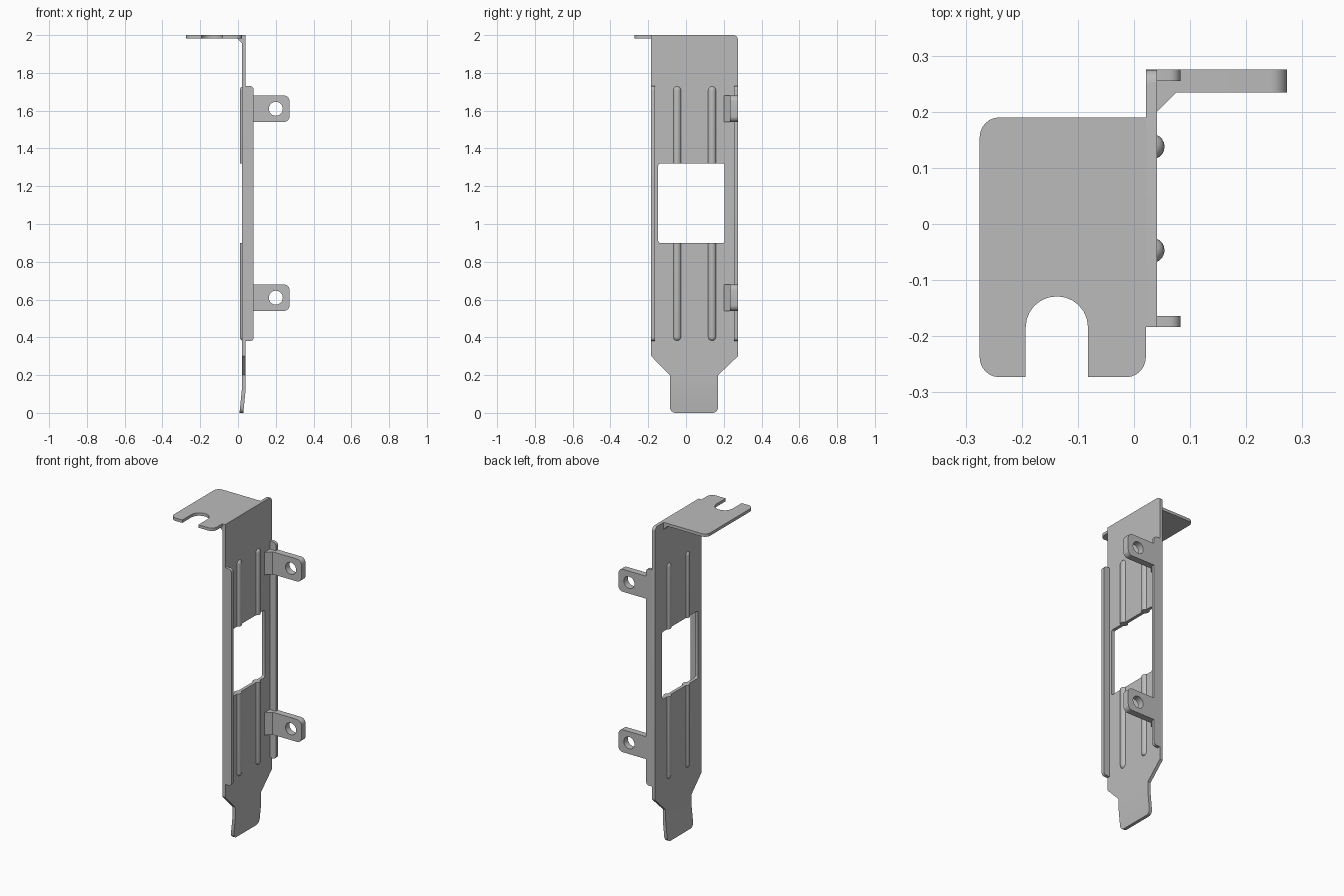
import bpy, bmesh, math
from mathutils import Matrix, Vector

cube = bpy.data.objects.get("Cube")
if cube:
    bpy.data.objects.remove(cube, do_unlink=True)

steel = bpy.data.materials.new("grey_steel")
steel.use_nodes = True
GREY = (0.5, 0.5, 0.5, 1)
steel.diffuse_color = GREY
steel.node_tree.nodes["Principled BSDF"].inputs["Base Color"].default_value = GREY

X, Y, Z = Vector((1, 0, 0)), Vector((0, 1, 0)), Vector((0, 0, 1))


def finish(name, mesh):
    """Wrap a mesh in an object with the steel material and sharp-edge smoothing."""
    mesh.materials.clear()
    mesh.materials.append(steel)
    mesh.shade_smooth()
    mesh.set_sharp_from_angle(angle=math.radians(30))
    ob = bpy.data.objects.new(name, mesh)
    bpy.context.collection.objects.link(ob)
    return ob


def rounded(corners, steps=6):
    """Outline from (u, v, radius) corners, each filleted by its radius."""
    pts = []
    for i, (u, v, r) in enumerate(corners):
        p = Vector((u, v))
        if not r:
            pts.append(p)
            continue
        a = (Vector(corners[i - 1][:2]) - p).normalized()
        b = (Vector(corners[(i + 1) % len(corners)][:2]) - p).normalized()
        half = a.angle(b) / 2
        centre = p + (a + b).normalized() * r / math.sin(half)
        start = p + a * r / math.tan(half) - centre
        end = p + b * r / math.tan(half) - centre
        sweep = start.angle_signed(end)
        for k in range(steps + 1):
            pts.append(centre + Matrix.Rotation(-sweep * k / steps, 2) @ start)
    return pts


def rect(u0, u1, v0, v1, r=0):
    return rounded([(u0, v0, r), (u1, v0, r), (u1, v1, r), (u0, v1, r)])


def disc(u, v, r, n=24):
    return [Vector((u + r * math.cos(t * math.tau / n), v + r * math.sin(t * math.tau / n)))
            for t in range(n)]


def sheet(name, loops, u, v, lo, hi):
    """Flat part: outline and holes in the u-v plane, filled between lo and hi on the normal."""
    curve = bpy.data.curves.new(name, "CURVE")
    curve.dimensions = "2D"
    curve.fill_mode = "BOTH"
    curve.extrude = (hi - lo) / 2
    for loop in loops:
        s = curve.splines.new("POLY")
        s.points.add(len(loop) - 1)
        for point, co in zip(s.points, loop):
            point.co = (co.x, co.y, 0, 1)
        s.use_cyclic_u = True
    temp = bpy.data.objects.new(name, curve)
    bpy.context.collection.objects.link(temp)
    bpy.context.view_layer.update()
    mesh = bpy.data.meshes.new_from_object(temp.evaluated_get(
        bpy.context.evaluated_depsgraph_get()))
    bpy.data.objects.remove(temp, do_unlink=True)
    n = u.cross(v)
    axes = Matrix((u, v, n)).transposed().to_4x4()
    mid = (lo + hi) / 2 * (1 if sum(n) > 0 else -1)
    mesh.transform(axes @ Matrix.Translation((0, 0, mid)))
    bm = bmesh.new()
    bm.from_mesh(mesh)
    bmesh.ops.remove_doubles(bm, verts=bm.verts, dist=0.0001)
    bmesh.ops.recalc_face_normals(bm, faces=bm.faces)
    bm.to_mesh(mesh)
    bm.free()
    return finish(name, mesh)


IN, OUT = 0.021, 0.041          # plate thickness along x
FRONT, BACK = -0.184, 0.275     # plate edges along y

# Main plate with window and tapered tongue
outline = rounded([(FRONT, 2, 0), (FRONT, 0.3, 0), (-0.085, 0.2, 0), (-0.085, 0, 0.03),
                   (0.17, 0, 0.03), (0.17, 0.2, 0), (BACK, 0.3, 0), (BACK, 2, 0.025)])
window = rect(-0.147, 0.205, 0.9, 1.32, 0.01)
plate = sheet("main_plate", [outline, window], Y, Z, IN, OUT)

# Bend the tongue slightly inwards
BEND = 0.13
bm = bmesh.new()
bm.from_mesh(plate.data)
bmesh.ops.bisect_plane(bm, geom=bm.verts[:] + bm.edges[:] + bm.faces[:],
                       plane_co=(0, 0, BEND), plane_no=Z)
for vert in bm.verts:
    vert.co.x -= 0.1 * max(0, BEND - vert.co.z)
bm.to_mesh(plate.data)
bm.free()

# Top mounting flange with open slot
R = 0.035
flange = rounded([(IN + 0.001, 0.19, 0), (-0.275, 0.19, R), (-0.275, -0.273, R),
                  (-0.193, -0.273, 0), (-0.193, -0.129, 0.055), (-0.082, -0.129, 0.055),
                  (-0.082, -0.273, 0), (IN, -0.273, R), (IN, FRONT, 0), (IN + 0.001, FRONT, 0)])
sheet("top_flange", [flange], X, Y, 1.982, 2)

# Corner fillet under the flange
fillet = rounded([(IN, 1.982, 0), (-0.005, 1.982, 0), (IN, 1.956, 0)])
sheet("flange_fillet", [fillet], X, Z, FRONT, 0.19)

# Stiffening side lips
for side, y in (("front", FRONT), ("back", BACK - 0.02)):
    lip = rounded([(IN, 0.38, 0.01), (0.083, 0.38, 0.02), (0.083, 1.73, 0.02), (IN, 1.73, 0.01)])
    sheet(side + "_lip", [lip], X, Z, y, y + 0.02)

# Drilled mounting tabs with wedge bases
for level, z in (("lower", 0.61), ("upper", 1.61)):
    lo, hi = z - 0.07, z + 0.07
    tab = rounded([(OUT, lo, 0), (0.273, lo, 0.03), (0.273, hi, 0.03), (OUT, hi, 0)])
    sheet(level + "_tab", [tab, disc(0.2, z, 0.037)], X, Z, 0.234, BACK)
    wedge = rounded([(OUT, 0.2, 0), (0.075, 0.234, 0), (OUT, 0.234, 0)])
    sheet(level + "_tab_wedge", [wedge], X, Y, lo, hi)


def rib(name, y, tip, end, r=0.0225):
    """Half-embedded rod with a round tip and a flat end at the window."""
    d = math.copysign(1, tip - end)
    arc = [(r * math.sin(a * math.pi / 12), tip - d * r * (1 - math.cos(a * math.pi / 12)))
           for a in range(7)]
    bm = bmesh.new()
    vs = [bm.verts.new((rad, 0, h)) for rad, h in arc + [(r, end), (0, end)]]
    es = [bm.edges.new(pair) for pair in zip(vs, vs[1:])]
    bmesh.ops.spin(bm, geom=vs + es, cent=(0, 0, 0), axis=Z, angle=math.tau, steps=20)
    bmesh.ops.remove_doubles(bm, verts=bm.verts, dist=0.0001)
    bmesh.ops.recalc_face_normals(bm, faces=bm.faces)
    bmesh.ops.translate(bm, verts=bm.verts, vec=((IN + OUT) / 2 + 0.001, y, 0))
    mesh = bpy.data.meshes.new(name)
    bm.to_mesh(mesh)
    bm.free()
    finish(name, mesh)


# Pressed ribs above and below the window
for side, y in (("front", -0.047), ("back", 0.138)):
    rib(side + "_lower_rib", y, 0.38, 0.9)
    rib(side + "_upper_rib", y, 1.73, 1.32)
